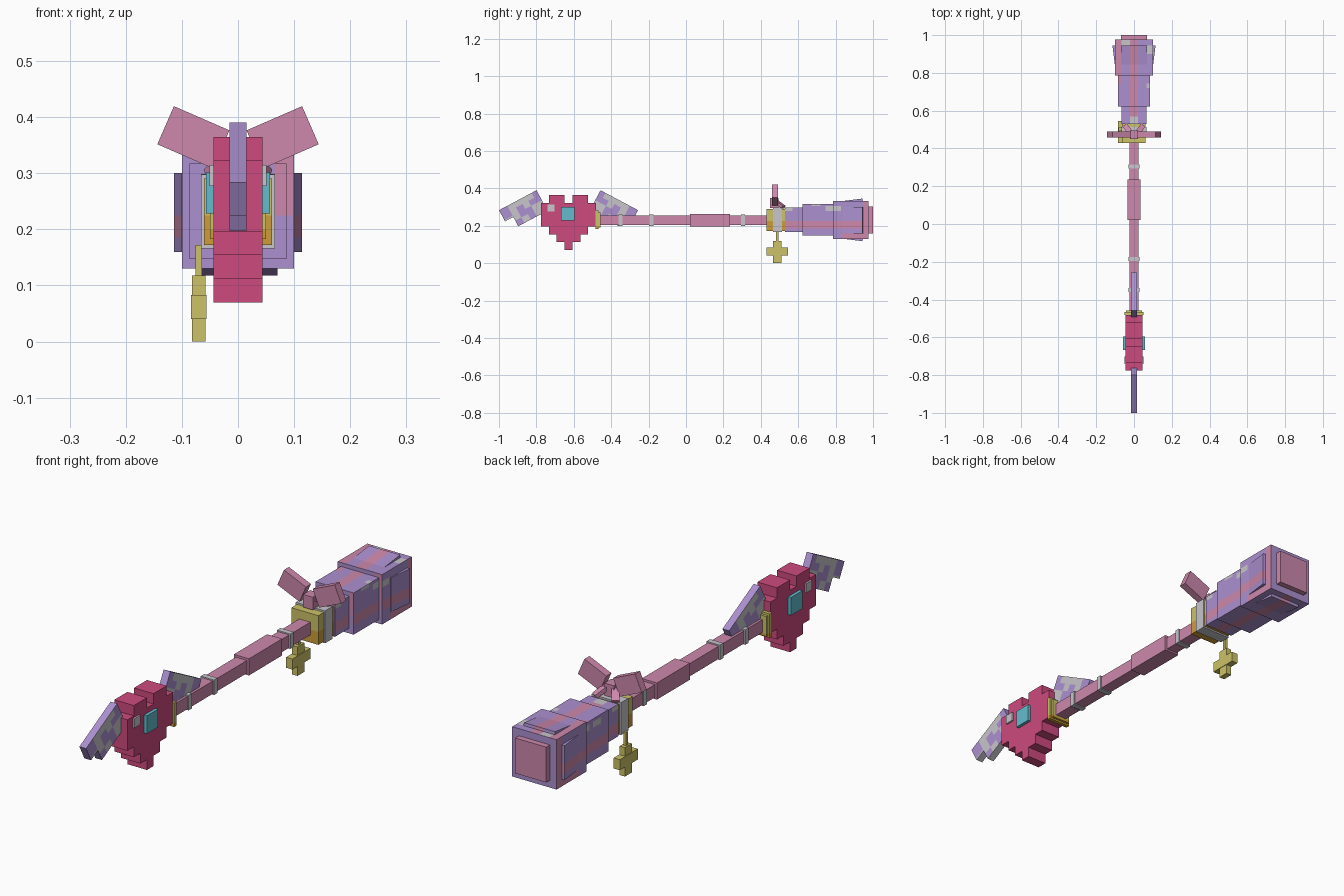
import bpy, bmesh, math, random
from mathutils import Matrix, Vector

if "Cube" in bpy.data.objects:
    bpy.data.objects.remove(bpy.data.objects["Cube"])

random.seed(4)


def mat(name, rgb):
    lin = [((c / 255 + 0.055) / 1.055) ** 2.4 for c in rgb]
    m = bpy.data.materials.new(name)
    m.diffuse_color = (*lin, 1)
    m.use_nodes = True
    m.node_tree.nodes["Principled BSDF"].inputs["Base Color"].default_value = m.diffuse_color
    return m


PINK = mat("dusty_pink", (205, 136, 172))
RED = mat("crimson_pink", (205, 74, 126))
LILAC = mat("lilac", (172, 144, 208))
GREY = mat("silver_grey", (200, 197, 204))
CYAN = mat("cyan", (100, 188, 206))
GOLD = mat("pale_gold", (205, 194, 104))
OCHRE = mat("ochre", (205, 158, 58))


def finish(name, bm, mats, rule=None, cuts=()):
    """Cut the mesh on axis planes, colour faces by rule, link the object."""
    for axis, values in cuts:
        for v in values:
            no = Vector((0, 0, 0))
            no[axis] = 1
            bmesh.ops.bisect_plane(bm, geom=bm.verts[:] + bm.edges[:] + bm.faces[:],
                                   plane_co=no * v, plane_no=no)
    bmesh.ops.recalc_face_normals(bm, faces=bm.faces[:])
    bm.normal_update()
    if rule:
        for f in bm.faces:
            f.material_index = rule(f.calc_center_median(), f.normal)
    me = bpy.data.meshes.new(name)
    bm.to_mesh(me)
    bm.free()
    for m in mats:
        me.materials.append(m)
    ob = bpy.data.objects.new(name, me)
    bpy.context.collection.objects.link(ob)
    return ob


def box(name, x, y, z, mats, rule=None, cuts=(), rot=None):
    """Box from (min, max) ranges; rot = (angle, axis) about its centre."""
    bm = bmesh.new()
    bmesh.ops.create_cube(bm, size=1)
    r = (x, y, z)
    bmesh.ops.scale(bm, vec=[b - a for a, b in r], verts=bm.verts)
    if rot:
        bmesh.ops.rotate(bm, matrix=Matrix.Rotation(rot[0], 3, rot[1]), verts=bm.verts)
    bmesh.ops.translate(bm, vec=[(a + b) / 2 for a, b in r], verts=bm.verts)
    return finish(name, bm, mats, rule, cuts)


def prism(name, pts, x0, x1, mats):
    """Extrude a side profile of (y, z) points from x0 to x1."""
    bm = bmesh.new()
    f = bm.faces.new([bm.verts.new((x0, a, b)) for a, b in pts])
    ext = bmesh.ops.extrude_face_region(bm, geom=[f])
    vs = [v for v in ext["geom"] if isinstance(v, bmesh.types.BMVert)]
    bmesh.ops.translate(bm, vec=(x1 - x0, 0, 0), verts=vs)
    return finish(name, bm, mats)


# Stepped heart
P, HY, HZ = 0.0421, -0.628, 0.07
half = [(.5, 0), (.5, 1), (1.5, 1), (1.5, 2), (2.5, 2), (2.5, 3), (3.5, 3),
        (3.5, 6), (2.5, 6), (2.5, 7), (.5, 7), (.5, 6)]
outline = half + [(-a, b) for a, b in reversed(half)]
prism("heart", [(HY + a * P, HZ + b * P) for a, b in outline], -.044, .044, [RED])

# Heart gem and glint, through both sides
box("heart_gem", (-.057, .057), (-.668, -.595), (.228, .301), [CYAN])
box("heart_glint", (-.051, .051), (-.74, -.702), (.277, .315), [GREY])

# Wings: built lying in local length and depth, then tilted into place
LILAC_CELLS = {(0, 0), (0, 1), (1, 1), (2, 2), (2, 3), (3, 1), (3, 2), (5, 0), (5, 1), (4, 3)}
US, VS = (.03, .065, .1, .14, .177), (.03, .06, .09)


def wing_rule(c, n):
    if abs(n.x) < .5:
        return 1 if n.z > -.5 else 0
    cell = (sum(c.y > u for u in US), sum(-c.z > v for v in VS))
    return int(cell in LILAC_CELLS)


for name, s in (("front_wing", -1), ("rear_wing", 1)):
    bm = bmesh.new()
    prof = [(0, 0), (.227, 0), (.227, -.068), (.177, -.068), (.177, -.124), (0, -.124)]
    f = bm.faces.new([bm.verts.new((-.015, a, b)) for a, b in prof])
    ext = bmesh.ops.extrude_face_region(bm, geom=[f])
    bmesh.ops.translate(bm, vec=(.03, 0, 0),
                        verts=[v for v in ext["geom"] if isinstance(v, bmesh.types.BMVert)])
    w = finish(name, bm, [GREY, LILAC], wing_rule, [(1, US), (2, [-v for v in VS])])
    w.data.transform(Matrix.Rotation(math.radians(-28), 4, 'X'))
    if s < 0:
        w.data.transform(Matrix.Rotation(math.pi, 4, 'Z'))
    w.location = (0, HY + s * .171, .39)

# Handle, grip sleeve and rings
box("handle", (-.025, .025), (-.49, .45), (.203, .255), [PINK])
box("grip_sleeve", (-.034, .034), (.022, .236), (.196, .264), [PINK])
for i, y in enumerate((-.35, -.186, .305)):
    box(f"handle_ring_{i + 1}", (-.03, .03), (y - .011, y + .011), (.199, .26), [GREY])


# Gold collars with ochre lower halves
def lower(c, n):
    return int(c.z < .225 and abs(n.z) < .5 or n.z < -.5)


box("heart_collar_outer", (-.05, .05), (-.483, -.467), (.183, .281), [GOLD, OCHRE], lower, [(2, [.2])])
box("heart_collar_inner", (-.042, .042), (-.467, -.457), (.19, .272), [GOLD, OCHRE], lower, [(2, [.2])])
box("guard", (-.061, .061), (.43, .533), (.172, .291), [GOLD, OCHRE], lower, [(2, [.225])])
box("guard_band", (-.066, .066), (.466, .514), (.166, .298), [GREY])

# Hanging cross charm
box("charm_cord", (-.076, -.064), (.482, .494), (.11, .172), [GOLD])
box("charm_upright", (-.082, -.058), (.466, .51), (0, .118), [GOLD])
box("charm_crossbar", (-.084, -.056), (.43, .546), (.04, .083), [GOLD])

# Bow: two loops, knot and two tails
for side, s in (("left", -1), ("right", 1)):
    cx = s * .0795
    box(f"bow_loop_{side}", (cx - .054, cx + .054), (.459, .491), (.327, .401), [PINK],
        rot=(-s * math.radians(23.5), 'Y'))
    tail = box(f"bow_tail_{side}", (-.014, .014), (-.035, .035), (-.008, .008), [PINK])
    tail.rotation_euler = (math.radians(-32), 0, -s * math.radians(35))
    tail.location = (s * .03, .497, .318)
box("bow_knot", (-.022, .022), (.45, .495), (.296, .348), [PINK])


# Patterned head in three growing steps
def head_rule(c, n):
    if abs(n.y) > .7:
        return int(n.y < 0 and c.x > .06 and c.z > .22)
    if n.z > .7:
        if random.random() < .1:
            return 2
        return int(abs(c.x) < .022 or (c.x < -.06 and c.y > .75))
    if n.z < -.7:
        return int(abs(c.x) < .03)
    if c.z > .28 and random.random() < .18:
        return 2
    return int(.185 < c.z < .225 or (c.z < .16 and c.y > .82) or c.y > .945)


CUTS = [(0, (-.065, -.022, .022, .065)), (1, (.57, .67, .72, .745, .83, .87, .9, .945)),
        (2, (.16, .185, .225, .28, .305))]
for name, w, y, z in (("head_neck", .066, (.53, .622), (.168, .299)),
                      ("head_middle", .086, (.622, .785), (.147, .317)),
                      ("head_end", .1, (.785, .976), (.13, .333))):
    box(name, (-w, w), y, z, [LILAC, PINK, GREY], head_rule, CUTS)
box("end_cap", (-.07, .07), (.97, 1), (.16, .304), [PINK])

# Flared plates on the four sides of the head end
T = math.radians(7)
for side, s in (("left", -1), ("right", 1)):
    cx = s * .1015
    box(f"flare_{side}", (cx - .006, cx + .006), (.84, .945), (.16, .3), [LILAC, PINK],
        lambda c, n: int(.185 < c.z < .225), [(2, (.185, .225))], (-s * T, 'Z'))
for side, s, zc in (("top", 1, .333), ("bottom", -1, .13)):
    box(f"flare_{side}", (-.07, .07), (.84, .945), (zc - .006, zc + .006), [LILAC, PINK],
        lambda c, n: int(abs(c.x) < .022), [(0, (-.022, .022))], (s * T, 'X'))
